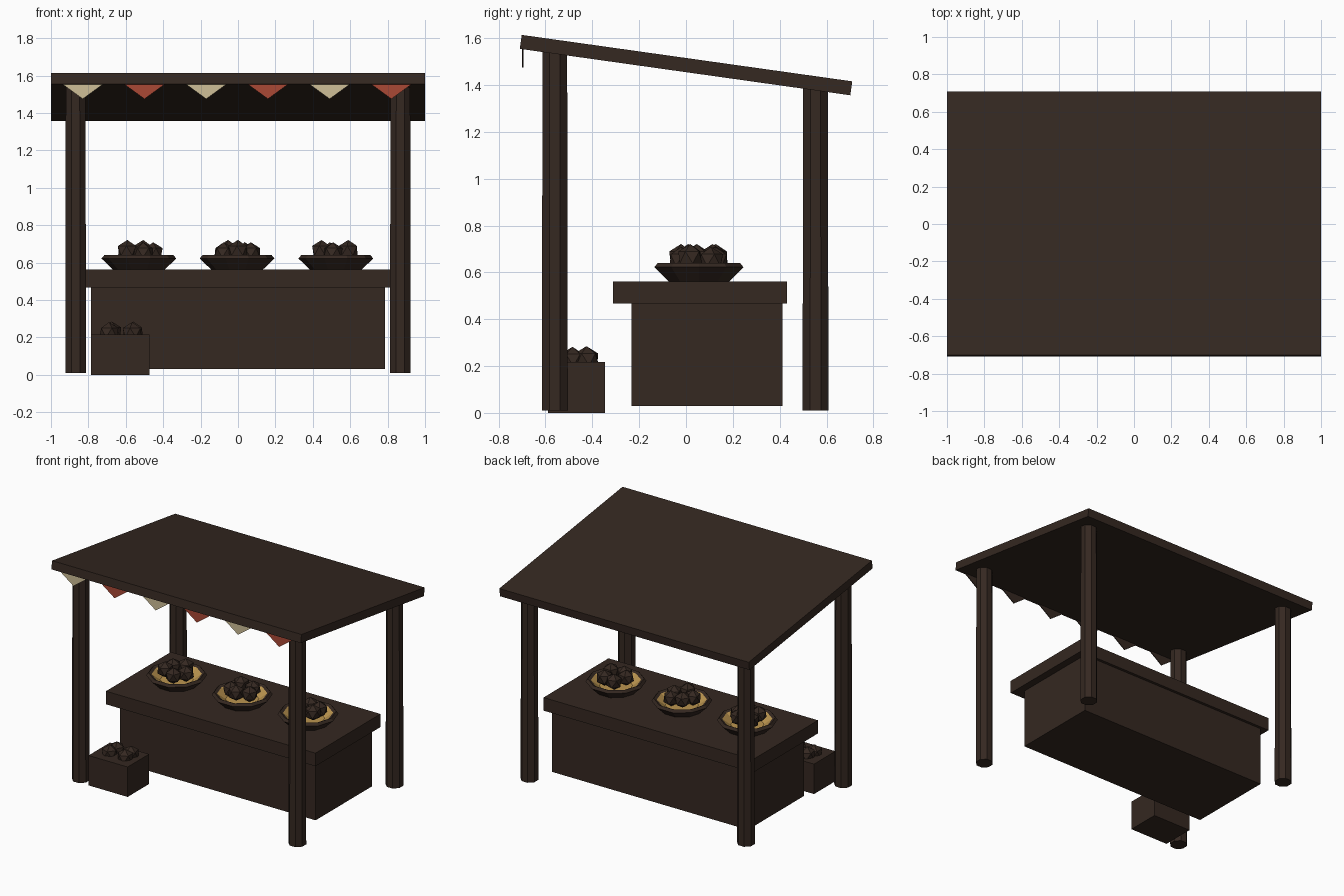
import bpy, bmesh, math
from mathutils import Matrix, Vector

if "Cube" in bpy.data.objects:
    bpy.data.objects.remove(bpy.data.objects["Cube"])


def material(name, rgb):
    m = bpy.data.materials.new(name)
    m.diffuse_color = (*rgb, 1)
    m.use_nodes = True
    m.node_tree.nodes["Principled BSDF"].inputs["Base Color"].default_value = m.diffuse_color
    return m


WOOD = material("dark_wood", (0.035, 0.021, 0.015))
RED = material("red_cloth", (0.40, 0.065, 0.035))
CREAM = material("cream_cloth", (0.62, 0.52, 0.31))
STRAW = material("straw", (0.50, 0.30, 0.08))


def finish(name, bm, *mats):
    me = bpy.data.meshes.new(name)
    bm.to_mesh(me)
    bm.free()
    for m in mats:
        me.materials.append(m)
    ob = bpy.data.objects.new(name, me)
    bpy.context.collection.objects.link(ob)
    return ob


def box(name, lo, hi, mat=WOOD, rot=None):
    lo, hi = Vector(lo), Vector(hi)
    bm = bmesh.new()
    bmesh.ops.create_cube(bm, size=1, matrix=Matrix.Translation((lo + hi) / 2)
                          @ Matrix.Diagonal((*(hi - lo), 1)))
    if rot:
        bmesh.ops.transform(bm, matrix=rot, verts=bm.verts)
    return finish(name, bm, mat)


def post(name, x, y, z0, z1):
    bm = bmesh.new()
    m = Matrix.Translation((x, y, (z0 + z1) / 2)) @ Matrix.Rotation(math.pi / 8, 4, 'Z')
    bmesh.ops.create_cone(bm, cap_ends=True, segments=8, radius1=0.06,
                          radius2=0.057, depth=z1 - z0, matrix=m)
    return finish(name, bm, WOOD)


def fruit(name, spots, r=0.057):
    bm = bmesh.new()
    for i, p in enumerate(spots):
        bmesh.ops.create_icosphere(bm, subdivisions=1, radius=r,
                                   matrix=Matrix.Translation(p) @ Matrix.Rotation(i * 0.7, 4, 'Z'))
    return finish(name, bm, WOOD)


def bowl(name, x, y, z, n=10):
    # outer wall, rim, then straw-coloured inside
    profile = [(0.135, 0), (0.2, 0.062), (0.185, 0.08), (0.165, 0.07), (0.11, 0.03)]
    bm = bmesh.new()
    rings = [[bm.verts.new((x + r * math.cos(2 * math.pi * i / n),
                            y + r * math.sin(2 * math.pi * i / n), z + h))
              for i in range(n)] for r, h in profile]
    for k in range(len(rings) - 1):
        for i in range(n):
            j = (i + 1) % n
            f = bm.faces.new((rings[k][i], rings[k][j], rings[k + 1][j], rings[k + 1][i]))
            f.material_index = int(k >= 3)
    bm.faces.new(rings[0][::-1])
    bm.faces.new(rings[-1]).material_index = 1
    return finish(name, bm, WOOD, STRAW)


def flag(name, x, y, mat):
    # coloured front with a dark backing
    bm = bmesh.new()
    pts = [(-0.11, 1.555), (0, 1.475), (0.11, 1.555)]
    front = [bm.verts.new((x + a, y, z)) for a, z in pts]
    back = [bm.verts.new((x + a, y + 0.006, z)) for a, z in pts]
    bm.faces.new(front)
    bm.faces.new(back[::-1]).material_index = 1
    for i in range(3):
        j = (i + 1) % 3
        bm.faces.new((front[j], front[i], back[i], back[j])).material_index = 1
    return finish(name, bm, mat, WOOD)


# sloping roof planks and bunting
tilt = Matrix.Translation((0, 0, 1.485)) @ Matrix.Rotation(math.radians(-8), 4, 'X')
for i in range(6):
    x0 = -1 + 0.33 * i
    x1 = 1 if i == 5 else x0 + 0.33
    box(f"roof_plank_{i + 1}", (x0, -0.7125, -0.03), (x1, 0.7125, 0.03), WOOD, tilt)
    flag(f"bunting_flag_{i + 1}", -0.83 + 0.33 * i, -0.70, RED if i % 2 else CREAM)

# corner posts
for side, s in (("left", -1), ("right", 1)):
    post(f"front_post_{side}", s * 0.868, -0.56, 0.01, 1.54)
    post(f"back_post_{side}", s * 0.868, 0.553, 0.01, 1.385)

# counter
box("counter_body", (-0.785, -0.232, 0.03), (0.785, 0.412, 0.475))
box("counter_top", (-0.84, -0.312, 0.467), (0.84, 0.432, 0.562))

# bowls of fruit
for k, x in enumerate((-0.53, -0.005, 0.523)):
    bowl(f"bowl_{k + 1}", x, 0.055, 0.56)
    ring = [(x + 0.076 * math.cos(1.257 * i + k), 0.055 + 0.076 * math.sin(1.257 * i + k),
             0.652 + 0.012 * (i % 2)) for i in range(5)]
    fruit(f"bowl_fruit_{k + 1}", ring)

# crate of fruit on the ground
box("crate", (-0.785, -0.59, 0.0), (-0.472, -0.345, 0.217))
fruit("crate_fruit", [(-0.69, -0.485, 0.225), (-0.565, -0.485, 0.225),
                      (-0.675, -0.425, 0.228), (-0.56, -0.425, 0.228)])
